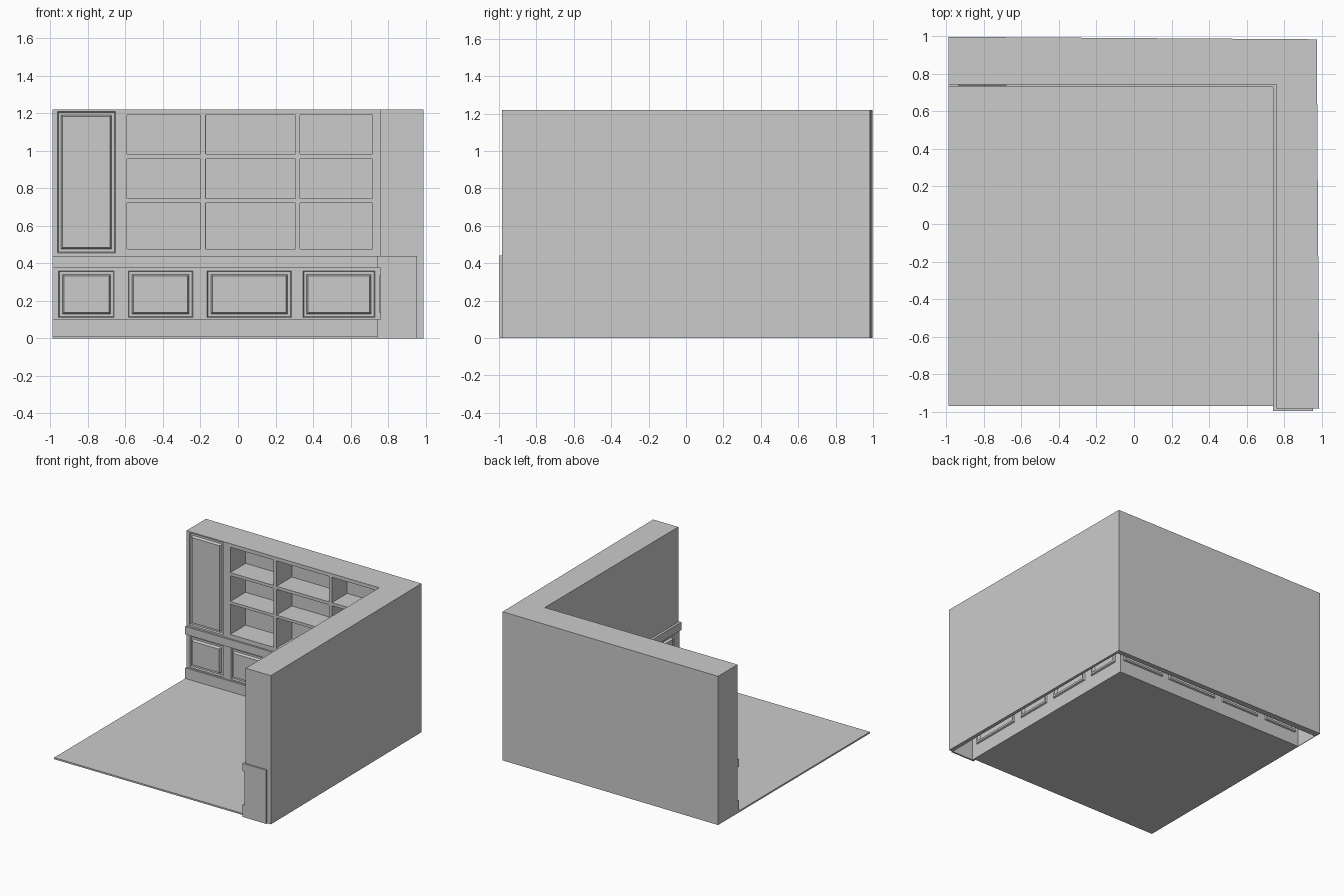
import bpy, bmesh

if "Cube" in bpy.data.objects:
    bpy.data.objects.remove(bpy.data.objects["Cube"])

H = 1.22          # wall height
LEDGE = 0.44      # top of the wainscot ledge
FACE_Y, FACE_X = 0.745, 0.76   # panelled faces of back and right wall


def finish(name, bm):
    me = bpy.data.meshes.new(name)
    bm.to_mesh(me)
    bm.free()
    ob = bpy.data.objects.new(name, me)
    bpy.context.collection.objects.link(ob)
    return ob


def prism(name, pts, z0, z1):
    """Plan outline raised from z0 to z1."""
    bm = bmesh.new()
    face = bm.faces.new([bm.verts.new((x, y, z0)) for x, y in pts])
    res = bmesh.ops.extrude_face_region(bm, geom=[face], use_keep_orig=True)
    for v in res["geom"]:
        if isinstance(v, bmesh.types.BMVert):
            v.co.z = z1
    bmesh.ops.recalc_face_normals(bm, faces=bm.faces)
    return finish(name, bm)


def box(name, x0, x1, y0, y1, z0, z1):
    return prism(name, [(x0, y0), (x1, y0), (x1, y1), (x0, y1)], z0, z1)


def panelled(name, us, vs, place, steps, depth=None):
    """Gridded face; odd cells are stepped in or out. depth adds side walls."""
    bm = bmesh.new()
    grid = [[bm.verts.new(place(u, v)) for v in vs] for u in us]
    cells = []
    for i in range(len(us) - 1):
        for j in range(len(vs) - 1):
            f = bm.faces.new((grid[i][j], grid[i + 1][j],
                              grid[i + 1][j + 1], grid[i][j + 1]))
            if i % 2 and j % 2:
                cells.append(f)
    bm.normal_update()
    rim = [e for e in bm.edges if e.is_boundary]
    for thick, d in steps:
        bmesh.ops.inset_individual(bm, faces=cells, thickness=thick, depth=d,
                                   use_even_offset=True)
        bm.normal_update()
    if depth:
        res = bmesh.ops.extrude_edge_only(bm, edges=rim)
        for v in res["geom"]:
            if isinstance(v, bmesh.types.BMVert):
                v.co.y += depth
        bmesh.ops.recalc_face_normals(bm, faces=bm.faces)
    return finish(name, bm)


def on_back(u, v):
    return (u, FACE_Y, v)


def on_right(u, v):
    return (FACE_X, -u, v)


# Groove around a raised field
RAISED = [(0.005, -0.012), (0.015, 0.0), (0.008, 0.021)]

# Floor
box("floor", -0.99, 0.74, -0.97, 0.73, 0, 0.013)

# Outer wall shell, slightly out of square
prism("outer_walls", [(-0.99, 0.998), (0.975, 0.985), (0.988, -0.985),
                      (0.955, -0.985), (0.955, 0.945), (-0.99, 0.945)], 0, H)

# Plain upper part of the right wall
box("right_wall_upper", FACE_X, 0.955, -0.985, 0.945, LEDGE, H)

# Wainscot panels on both walls, hollow behind
rows = [0.10, 0.11, 0.36, 0.375]
panelled("back_wainscot",
         [-0.99, -0.957, -0.66, -0.585, -0.24, -0.165, 0.285, 0.346, 0.73, 0.76],
         rows, on_back, RAISED)
panelled("right_wainscot",
         [-0.745, -0.69, -0.41, -0.33, 0.03, 0.11, 0.41, 0.49, 0.93, 0.985],
         rows, on_right, RAISED)

# Baseboard and ledge
prism("baseboard", [(-0.99, 0.73), (0.74, 0.73), (0.74, -0.998), (0.955, -0.998),
                    (0.955, -0.985), (FACE_X, -0.985), (FACE_X, FACE_Y),
                    (-0.99, FACE_Y)], 0, 0.10)
prism("ledge", [(-0.99, 0.73), (0.74, 0.73), (0.74, -0.998), (0.955, -0.998),
                (0.955, 0.945), (-0.99, 0.945)], 0.375, LEDGE)

# Closed ends of the hollow wainscot
box("right_end_cap", FACE_X, 0.955, -0.998, -0.985, 0.10, 0.375)
box("left_end_cap", -0.99, -0.985, FACE_Y, 0.945, 0, 0.375)

# Tall cabinet with a raised door panel
panelled("tall_cabinet", [-0.99, -0.963, -0.654, -0.62],
         [LEDGE, 0.455, 1.21, H], on_back, RAISED, depth=0.2)

# Bookcase with three by three open compartments
panelled("bookcase",
         [-0.62, -0.592, -0.2, -0.172, 0.306, 0.33, 0.718, 0.76],
         [LEDGE, 0.475, 0.722, 0.745, 0.957, 0.982, 1.19, H],
         on_back, [(0.0005, -0.198)], depth=0.2)
